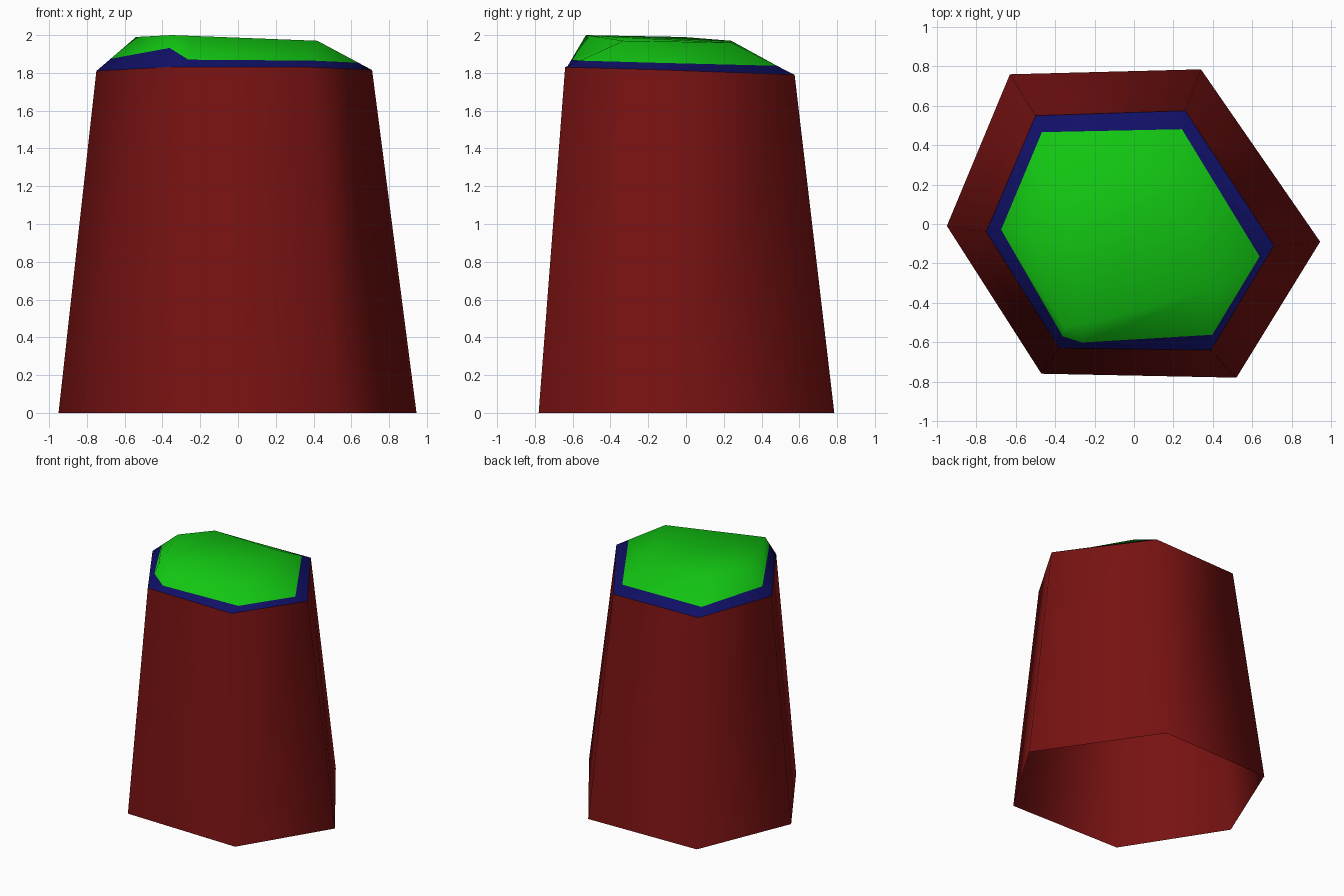
import bpy, bmesh
from mathutils import Vector

if "Cube" in bpy.data.objects:
    bpy.data.objects.remove(bpy.data.objects["Cube"])


def material(name, rgb):
    m = bpy.data.materials.new(name)
    m.diffuse_color = (*rgb, 1)
    m.use_nodes = True
    m.node_tree.nodes["Principled BSDF"].inputs["Base Color"].default_value = m.diffuse_color
    return m


red = material("dark red", (0.19, 0.006, 0.006))
blue = material("navy blue", (0.005, 0.005, 0.13))
green = material("bright green", (0.006, 0.56, 0.006))


def loft(name, rings, mats, band_mats, cap_mat=None):
    """Skin closed rings (counter-clockwise, bottom to top), smooth shaded."""
    bm = bmesh.new()
    rows = [[bm.verts.new(p) for p in ring] for ring in rings]
    n = len(rows[0])
    for lo, hi, mi in zip(rows, rows[1:], band_mats):
        for i in range(n):
            j = (i + 1) % n
            bm.faces.new((lo[i], lo[j], hi[j], hi[i])).material_index = mi
    if cap_mat is not None:
        bm.faces.new(rows[-1]).material_index = cap_mat
    bmesh.ops.remove_doubles(bm, verts=bm.verts, dist=0.001)
    for f in bm.faces:
        f.smooth = True
    me = bpy.data.meshes.new(name)
    bm.to_mesh(me)
    bm.free()
    for m in mats:
        me.materials.append(m)
    ob = bpy.data.objects.new(name, me)
    bpy.context.collection.objects.link(ob)
    return ob


# Corners run: left, front left, front right, right, back right, back left
foot = [Vector(p) for p in ((-0.95, -0.01, 0), (-0.47, -0.76, 0), (0.52, -0.78, 0),
                            (0.945, -0.09, 0), (0.34, 0.785, 0), (-0.63, 0.76, 0))]
rim = [Vector(p) for p in ((-0.75, -0.04, 1.81), (-0.38, -0.63, 1.83), (0.39, -0.64, 1.83),
                           (0.71, -0.11, 1.815), (0.26, 0.575, 1.79), (-0.5, 0.55, 1.79))]
crown = [Vector(p) for p in ((-0.54, -0.01, 1.99), (-0.35, -0.53, 2.0), (0.42, -0.33, 1.97),
                             (0.42, -0.33, 1.97), (0.2, 0.24, 1.96), (-0.38, 0.24, 1.97))]

# Tapered six-sided column, open underneath
loft("column", [foot, rim], [red], [0])

# Extra front point where the blue border drops back to its thin width
rim.insert(2, rim[1].lerp(rim[2], 0.15))
crown.insert(2, crown[1].lerp(crown[2], 0.12))

# Cap: blue border below, green above, following each slope by a fraction
border = (0.36, 0.6, 0.24, 0.25, 0.25, 0.28, 0.27)
middle = [a.lerp(b, t) for a, b, t in zip(rim, crown, border)]
loft("cap", [rim, middle, crown], [blue, green], [0, 1], 1)
